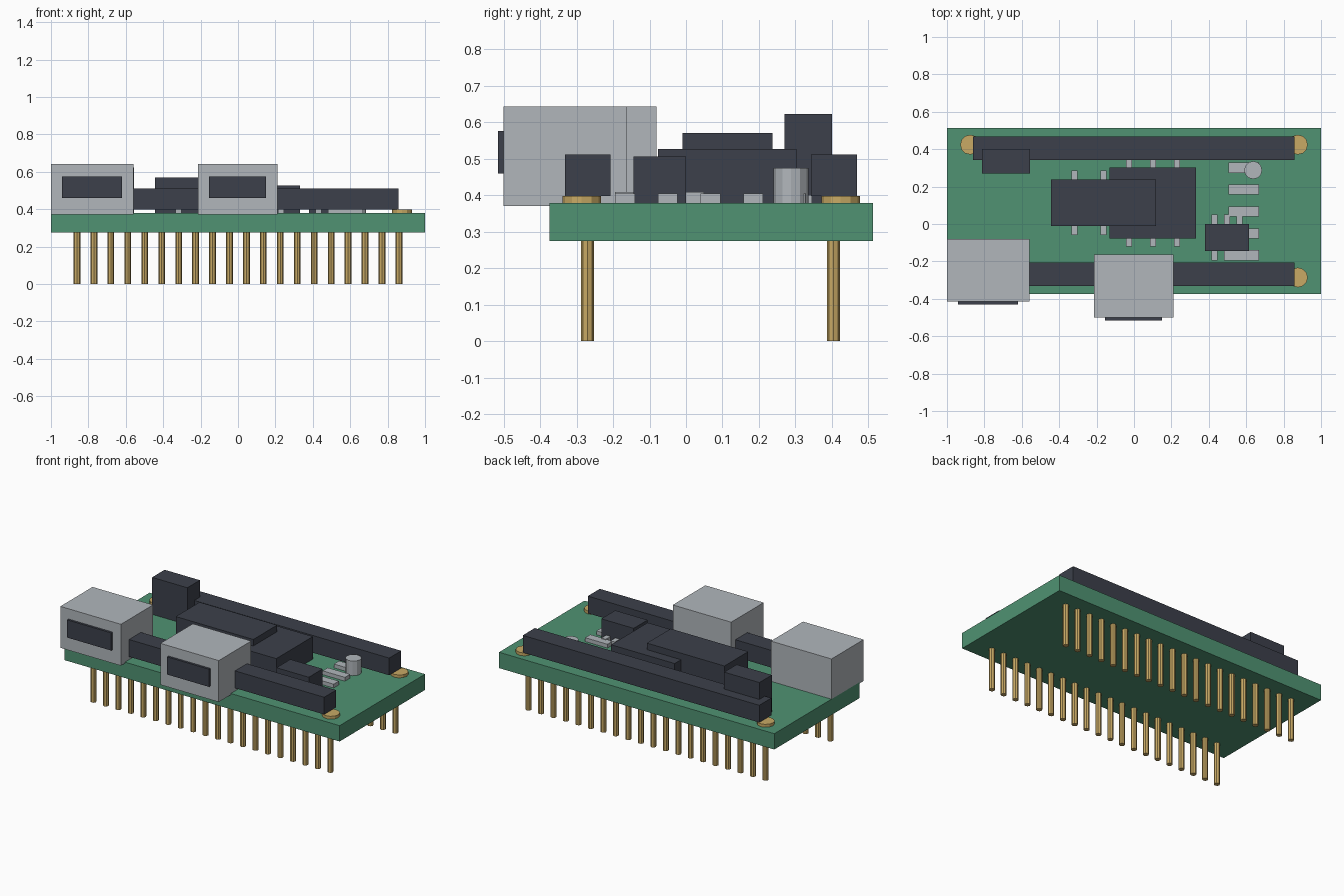
import bpy
import bmesh
from mathutils import Matrix, Vector

cube = bpy.data.objects.get("Cube")
if cube:
    bpy.data.objects.remove(cube, do_unlink=True)


def material(name, rgb):
    mat = bpy.data.materials.new(name)
    mat.use_nodes = True
    mat.diffuse_color = (*rgb, 1)
    mat.node_tree.nodes["Principled BSDF"].inputs["Base Color"].default_value = (*rgb, 1)
    return mat


GREEN = material("board green", (0.08, 0.29, 0.17))
DARK = material("dark plastic", (0.045, 0.051, 0.07))
SILVER = material("silver metal", (0.44, 0.47, 0.5))
GOLD = material("gold metal", (0.58, 0.4, 0.13))

BOTTOM, TOP = 0.275, 0.379      # board faces
PAD_TOP = 0.398


def finish(name, bm, mat):
    mesh = bpy.data.meshes.new(name)
    bm.to_mesh(mesh)
    bm.free()
    mesh.materials.append(mat)
    obj = bpy.data.objects.new(name, mesh)
    bpy.context.collection.objects.link(obj)
    return obj


def box(name, mat, x, y, z):
    """Box from (min, max) ranges."""
    lo, hi = Vector((x[0], y[0], z[0])), Vector((x[1], y[1], z[1]))
    bm = bmesh.new()
    bmesh.ops.create_cube(bm, size=1, matrix=Matrix.Translation((lo + hi) / 2)
                          @ Matrix.Diagonal((*(hi - lo), 1)))
    return finish(name, bm, mat)


def cylinder(name, mat, x, y, z, radius, sides):
    bm = bmesh.new()
    bmesh.ops.create_cone(bm, cap_ends=True, segments=sides, radius1=radius, radius2=radius,
                          depth=z[1] - z[0],
                          matrix=Matrix.Translation((x, y, (z[0] + z[1]) / 2)))
    return finish(name, bm, mat)


def chip(name, x, y, top, pitch, reach, leg_top):
    """Chip body with three legs along its front and back."""
    box(name, DARK, x, y, (TOP, top))
    middle = sum(x) / 2
    for i in (-1, 0, 1):
        cx = middle + i * pitch
        for side, edge, out in (("front", y[0], -reach), ("back", y[1], reach)):
            span = sorted((edge - out * 0.2, edge + out))
            box(f"{name}_{side}_leg", SILVER, (cx - 0.016, cx + 0.016), span, (TOP, leg_top))


def socket(name, x, y):
    """Metal connector shell with a dark opening on its front."""
    box(name + "_shell", SILVER, x, y, (0.371, 0.643))
    box(name + "_opening", DARK, (x[0] + 0.06, x[1] - 0.06), (y[0] - 0.015, y[0] + 0.01),
        (0.46, 0.576))


# Circuit board
box("circuit_board", GREEN, (-1, 1), (-0.374, 0.512), (BOTTOM, TOP))

# Header strips, pin rows and corner pads
for side, strip, pin_y, pad_y in (("front", (-0.331, -0.207), -0.27, -0.286),
                                  ("back", (0.343, 0.468), 0.404, 0.424)):
    box(side + "_header", DARK, (-0.86, 0.858), strip, (PAD_TOP, 0.511))
    for i in range(20):
        cylinder(side + "_pin", GOLD, -0.861 + i * 0.0906, pin_y, (0, BOTTOM + 0.005), 0.018, 8)
    for x in (-0.876, 0.876):
        cylinder(side + "_corner_pad", GOLD, x, pad_y, (TOP, PAD_TOP), 0.053, 12)

# Connectors
socket("left_end_socket", (-1, -0.56), (-0.415, -0.081))
socket("middle_socket", (-0.214, 0.21), (-0.5, -0.163))

# Chips and tall block
chip("main_chip", (-0.13, 0.332), (-0.077, 0.303), 0.527, 0.128, 0.042, 0.4)
chip("upper_chip", (-0.445, 0.118), (-0.01, 0.237), 0.57, 0.155, 0.05, 0.4)
chip("small_chip", (0.38, 0.615), (-0.144, 0), 0.506, 0.067, 0.05, 0.408)
box("tall_block", DARK, (-0.813, -0.557), (0.27, 0.4), (TOP, 0.622))

# Resistor row and crystal can
for i in range(5):
    y = 0.301 - i * 0.117
    box("resistor", SILVER, (0.505, 0.667), (y - 0.027, y + 0.027), (TOP, 0.404))
cylinder("crystal_can", SILVER, 0.637, 0.288, (TOP, 0.475), 0.048, 12)
